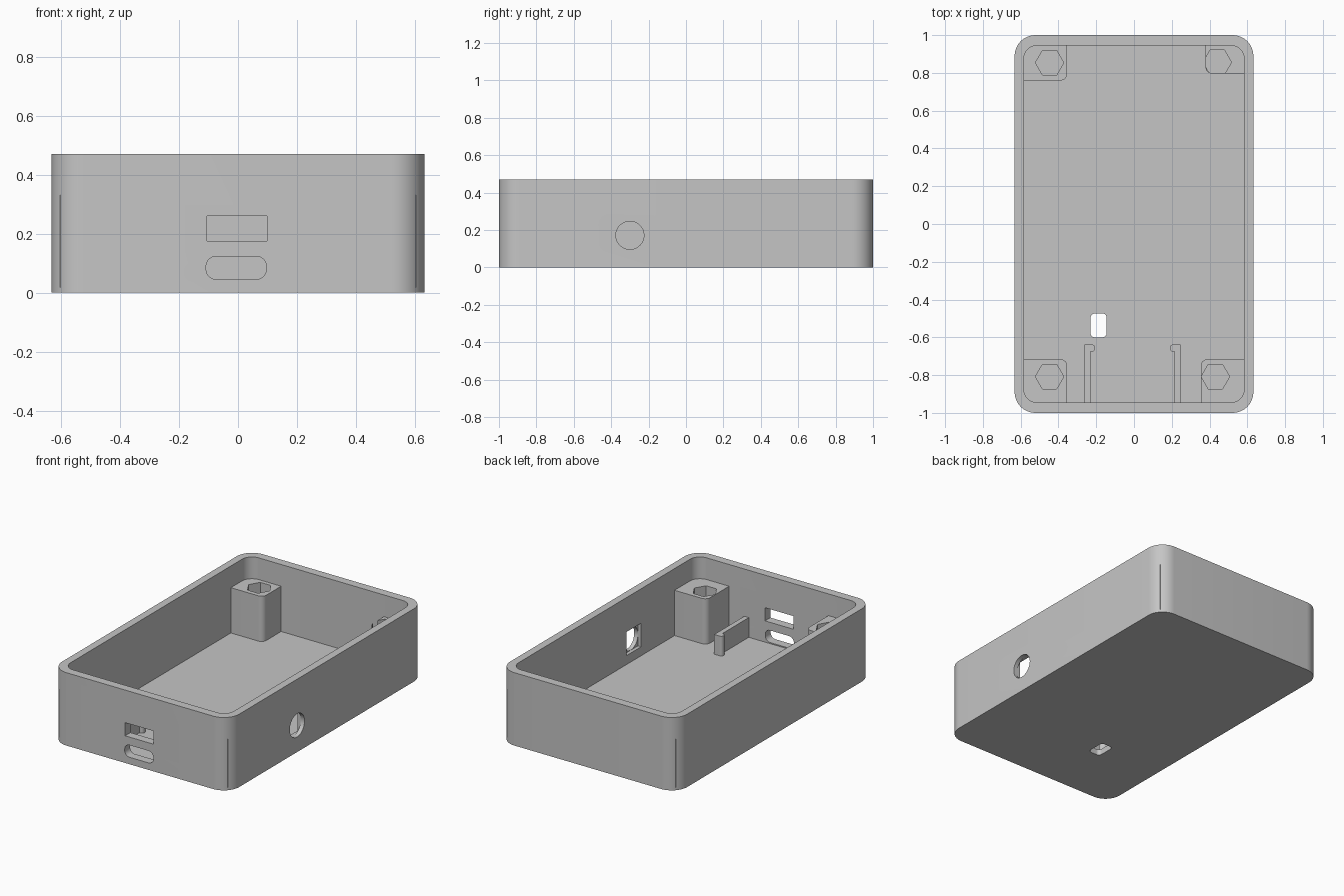
import bpy, bmesh
from math import sin, cos, pi, radians
from mathutils import Vector

cube = bpy.data.objects.get("Cube")
if cube:
    bpy.data.objects.remove(cube, do_unlink=True)

# Single grey plastic
GREY = (0.56, 0.56, 0.56, 1)
plastic = bpy.data.materials.new("grey_plastic")
plastic.use_nodes = True
plastic.diffuse_color = GREY
shader = next(n for n in plastic.node_tree.nodes if n.type == 'BSDF_PRINCIPLED')
shader.inputs["Base Color"].default_value = GREY
shader.inputs["Roughness"].default_value = 0.6

AXES = {
    "z": lambda u, v, w: (u, v, w),
    "y": lambda u, v, w: (u, w, v),
    "x": lambda u, v, w: (w, u, v),
}


def prism(name, outline, low, high, axis="z"):
    """Extrude a 2D outline between two levels along an axis."""
    place = AXES[axis]
    bm = bmesh.new()
    face = bm.faces.new([bm.verts.new(place(u, v, low)) for u, v in outline])
    out = bmesh.ops.extrude_face_region(bm, geom=[face])
    shift = Vector(place(0, 0, high - low))
    bmesh.ops.translate(bm, vec=shift,
                        verts=[e for e in out["geom"] if isinstance(e, bmesh.types.BMVert)])
    bmesh.ops.recalc_face_normals(bm, faces=bm.faces)
    mesh = bpy.data.meshes.new(name)
    bm.to_mesh(mesh)
    bm.free()
    mesh.materials.append(plastic)
    obj = bpy.data.objects.new(name, mesh)
    bpy.context.collection.objects.link(obj)
    return obj


def rounded(u0, u1, v0, v1, radii, steps=12):
    """Rectangle outline; radii run counter-clockwise from the low corner."""
    points = []
    corners = [(u0, v0, 1, 1), (u1, v0, -1, 1), (u1, v1, -1, -1), (u0, v1, 1, -1)]
    for i, ((u, v, su, sv), r) in enumerate(zip(corners, radii)):
        if r == 0:
            points.append((u, v))
            continue
        for k in range(steps + 1):
            a = pi + (i + k / steps) * pi / 2
            points.append((u + su * r + r * cos(a), v + sv * r + r * sin(a)))
    return points


def ring(u, v, r, sides):
    return [(u + r * cos(2 * pi * k / sides), v + r * sin(2 * pi * k / sides))
            for k in range(sides)]


def combine(target, tools, operation):
    """Apply booleans, then remove the helper solids."""
    for tool in tools:
        tool.hide_render = True
        mod = target.modifiers.new("boolean", 'BOOLEAN')
        mod.operation, mod.solver, mod.object = operation, 'EXACT', tool
    bpy.context.view_layer.update()
    graph = bpy.context.evaluated_depsgraph_get()
    mesh = bpy.data.meshes.new_from_object(target.evaluated_get(graph))
    target.modifiers.clear()
    target.data = mesh
    for tool in tools:
        bpy.data.objects.remove(tool, do_unlink=True)


def smooth(obj):
    obj.data.shade_smooth()
    obj.data.set_sharp_from_angle(angle=radians(30))


HALF_X, HALF_Y, HEIGHT = 0.632, 1.0, 0.47
IN_X, IN_Y, FLOOR = 0.583, 0.945, 0.038
EMBED = 0.02

# Open tray with rounded corners
tray = prism("tray", rounded(-HALF_X, HALF_X, -HALF_Y, HALF_Y, [0.11] * 4), 0, HEIGHT)
cuts = [
    prism("cavity", rounded(-IN_X, IN_X, -IN_Y, IN_Y, [0.07] * 4), FLOOR, 0.6),
    # Front ports
    prism("upper_port", rounded(-0.105, 0.098, 0.175, 0.26, [0] * 4), -1.1, -0.9, "y"),
    prism("lower_port", rounded(-0.108, 0.096, 0.045, 0.123, [0.034] * 4), -1.1, -0.9, "y"),
    # Round side port with a square recess behind it
    prism("side_port", ring(-0.3, 0.172, 0.075, 48), 0.5, 0.7, "x"),
    prism("side_recess", rounded(-0.376, -0.224, 0.096, 0.248, [0] * 4), 0.5, 0.605, "x"),
    # Window in the floor
    prism("floor_window", rounded(-0.23, -0.145, -0.6, -0.474, [0.022] * 4), -0.1, 0.1),
]
combine(tray, cuts, 'DIFFERENCE')
smooth(tray)

# Corner posts with hexagonal sockets: sides, inner edges, socket centre
POST_TOP = 0.33
posts = [
    ("back_right_post", -1, 1, 0.354, 0.760, (-0.447, 0.854)),
    ("back_left_post", 1, 1, 0.379, 0.796, (0.441, 0.856)),
    ("front_right_post", -1, -1, 0.354, 0.716, (-0.447, -0.808)),
    ("front_left_post", 1, -1, 0.354, 0.716, (0.431, -0.808)),
]
for name, sx, sy, ex, ey, centre in posts:
    us = sorted((sx * ex, sx * (IN_X + EMBED)))
    vs = sorted((sy * ey, sy * (IN_Y + EMBED)))
    radii = [0.035 if (cu, cv) == (-sx, -sy) else 0
             for cu, cv in ((-1, -1), (1, -1), (1, 1), (-1, 1))]
    post = prism(name, rounded(*us, *vs, radii), FLOOR - EMBED, POST_TOP)
    socket = prism("socket", ring(*centre, 0.075, 6), 0.13, 0.4)
    combine(post, [socket], 'DIFFERENCE')
    smooth(post)

# Upright rails with a small rounded hook facing inwards
RAIL_TOP = 0.165
for name, side, middle in (("right_rail", -1, 0.246), ("left_rail", 1, 0.23)):
    us = sorted((side * (middle - 0.016), side * (middle + 0.016)))
    rail = prism(name, rounded(*us, -IN_Y - EMBED, -0.638, [0] * 4),
                 FLOOR - EMBED, RAIL_TOP)
    tip = sorted((side * (middle - 0.04), side * middle))
    radii = [0.017, 0, 0, 0.017] if side > 0 else [0, 0.017, 0.017, 0]
    hook = prism("hook", rounded(*tip, -0.676, -0.638, radii), FLOOR - EMBED, RAIL_TOP)
    combine(rail, [hook], 'UNION')
    smooth(rail)
